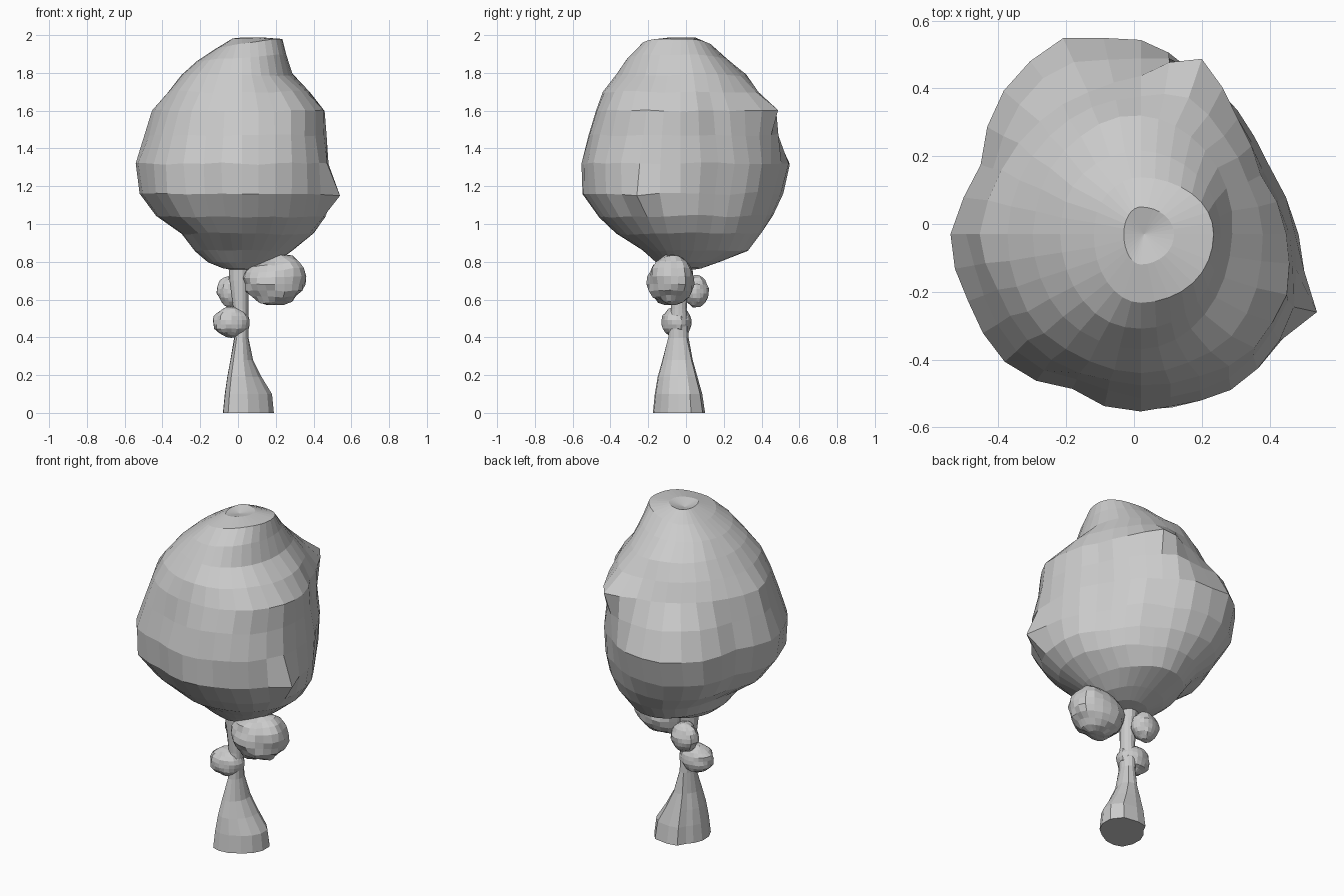
import bpy, bmesh, math
from mathutils import Vector, noise

if "Cube" in bpy.data.objects:
    bpy.data.objects.remove(bpy.data.objects["Cube"])


def finish(name, bm):
    bmesh.ops.recalc_face_normals(bm, faces=bm.faces)
    me = bpy.data.meshes.new(name)
    bm.to_mesh(me)
    bm.free()
    ob = bpy.data.objects.new(name, me)
    bpy.context.collection.objects.link(ob)
    return ob


def loft(rings, sides, origin, swell, wobble=0.0, bottom=None, top=None):
    """Rings are (z, xmin, xmax, ymin, ymax, tilt); swell(z, turn) scales the radius."""
    bm = bmesh.new()
    ox, oy = origin
    loops = []
    for z, x0, x1, y0, y1, tilt in rings:
        loop = []
        for i in range(sides):
            a = 2 * math.pi * i / sides
            c, s = math.cos(a), math.sin(a)
            k = swell(z, i / sides)
            x = c * k * ((x1 - ox) if c > 0 else (ox - x0))
            y = s * k * ((y1 - oy) if s > 0 else (oy - y0))
            n = wobble * noise.noise(Vector((x * 6, y * 6, z * 6)))
            loop.append(bm.verts.new((ox + x * (1 + n), oy + y * (1 + n),
                                      z + tilt * x + n * 0.4)))
        loops.append(loop)
    for a, b in zip(loops, loops[1:]):
        for i in range(sides):
            j = (i + 1) % sides
            bm.faces.new((a[i], a[j], b[j], b[i]))
    for loop, pole in ((loops[0], bottom), (loops[-1], top)):
        if pole:
            p = bm.verts.new(pole)
            for i in range(sides):
                bm.faces.new((p, loop[i], loop[(i + 1) % sides]))
        else:
            bm.faces.new(loop)
    return bm


# Lumpy outlines of the crown, sixteen directions starting at +x
WAIST = (1, .89, .89, .89, .98, 1.07, 1.035, .91, 1, .98, 1.03, .945, 1, 1.01, 1.07, 1.06)
SHOULDER = (.98, .86, .91, 1.05, .88, .86, .88, .93, 1, .95, 1, 1, 1, 1.03, 1.06, 1.04)


def around(table, turn):
    t = turn * 16
    i = int(t)
    return table[i % 16] + (table[(i + 1) % 16] - table[i % 16]) * (t - i)


def crown_swell(z, turn):
    lo, hi = around(WAIST, turn), around(SHOULDER, turn)
    keys = ((0.85, 1), (1.1, lo), (1.4, lo), (1.6, hi), (1.77, 1))
    if z <= keys[0][0] or z >= keys[-1][0]:
        return 1
    for (z0, k0), (z1, k1) in zip(keys, keys[1:]):
        if z <= z1:
            return k0 + (k1 - k0) * (z - z0) / (z1 - z0)


# Leafy crown
crown = loft([
    (0.765, -0.08, 0.13, -0.12, 0.08, 0),
    (0.80, -0.16, 0.21, -0.16, 0.18, 0),
    (0.86, -0.23, 0.29, -0.23, 0.33, 0),
    (0.95, -0.30, 0.40, -0.37, 0.40, 0),
    (1.04, -0.43, 0.46, -0.465, 0.455, 0),
    (1.16, -0.52, 0.48, -0.55, 0.51, 0),
    (1.32, -0.54, 0.475, -0.555, 0.555, 0),
    (1.47, -0.495, 0.465, -0.515, 0.52, 0),
    (1.60, -0.455, 0.465, -0.475, 0.50, 0),
    (1.70, -0.38, 0.385, -0.44, 0.40, 0),
    (1.79, -0.30, 0.29, -0.37, 0.32, 0.0),
    (1.88, -0.22, 0.255, -0.31, 0.22, 0.06),
    (1.95, -0.12, 0.235, -0.23, 0.14, 0.14),
    (1.985, -0.03, 0.12, -0.12, 0.05, 0.1),
], 32, (0.02, -0.03), crown_swell, 0.03, (0.02, -0.03, 0.75), (0.03, -0.03, 1.965))
# Pointed leaf corner on the right side, with a soft swell around it
tip = Vector((0.54, -0.26, 1.15))
near = min(crown.verts, key=lambda v: (v.co - tip).length)
pull = tip - near.co
centre = near.co.copy()
for v in crown.verts:
    d = (v.co - centre).length
    v.co += pull * 0.4 * math.exp(-(d / 0.12) ** 2)
near.co = tip
finish("crown", crown)


# Trunk with a flared, rounded-triangle foot
def foot_swell(z, turn):
    if z > 0.3:
        return 1
    return 1 + (0.18, -0.25, 0.14, -0.1)[int(turn * 4)] * math.sin(4 * math.pi * turn) ** 2


finish("trunk", loft([
    (0.0, -0.08, 0.19, -0.175, 0.10, 0),
    (0.10, -0.07, 0.18, -0.165, 0.085, 0),
    (0.19, -0.057, 0.125, -0.15, 0.06, 0),
    (0.28, -0.04, 0.08, -0.125, 0.035, 0),
    (0.40, -0.02, 0.055, -0.095, 0.015, 0),
    (0.55, -0.025, 0.055, -0.08, 0.005, 0),
    (0.70, -0.045, 0.055, -0.085, 0.01, 0),
    (0.84, -0.055, 0.06, -0.09, 0.02, 0),
], 14, (0.015, -0.04), foot_swell))


# Small leaf clumps on the trunk
def clump(name, centre, radii, lift=0.0):
    bm = bmesh.new()
    bmesh.ops.create_uvsphere(bm, u_segments=20, v_segments=11, radius=1)
    for v in bm.verts:
        d = v.co.copy()
        n = 1 + 0.14 * noise.noise(d * 2.2 + Vector(centre) * 7)
        v.co = Vector(centre) + Vector([d[i] * radii[i] * n for i in range(3)])
        if d.z > 0:
            v.co.z += lift * d.x * d.z
    return finish(name, bm)


clump("large_clump", (0.197, -0.08, 0.70), (0.168, 0.125, 0.13), 0.04)
clump("upper_clump", (-0.03, 0.055, 0.645), (0.082, 0.065, 0.085))
clump("lower_clump", (-0.035, -0.05, 0.48), (0.098, 0.08, 0.08))
